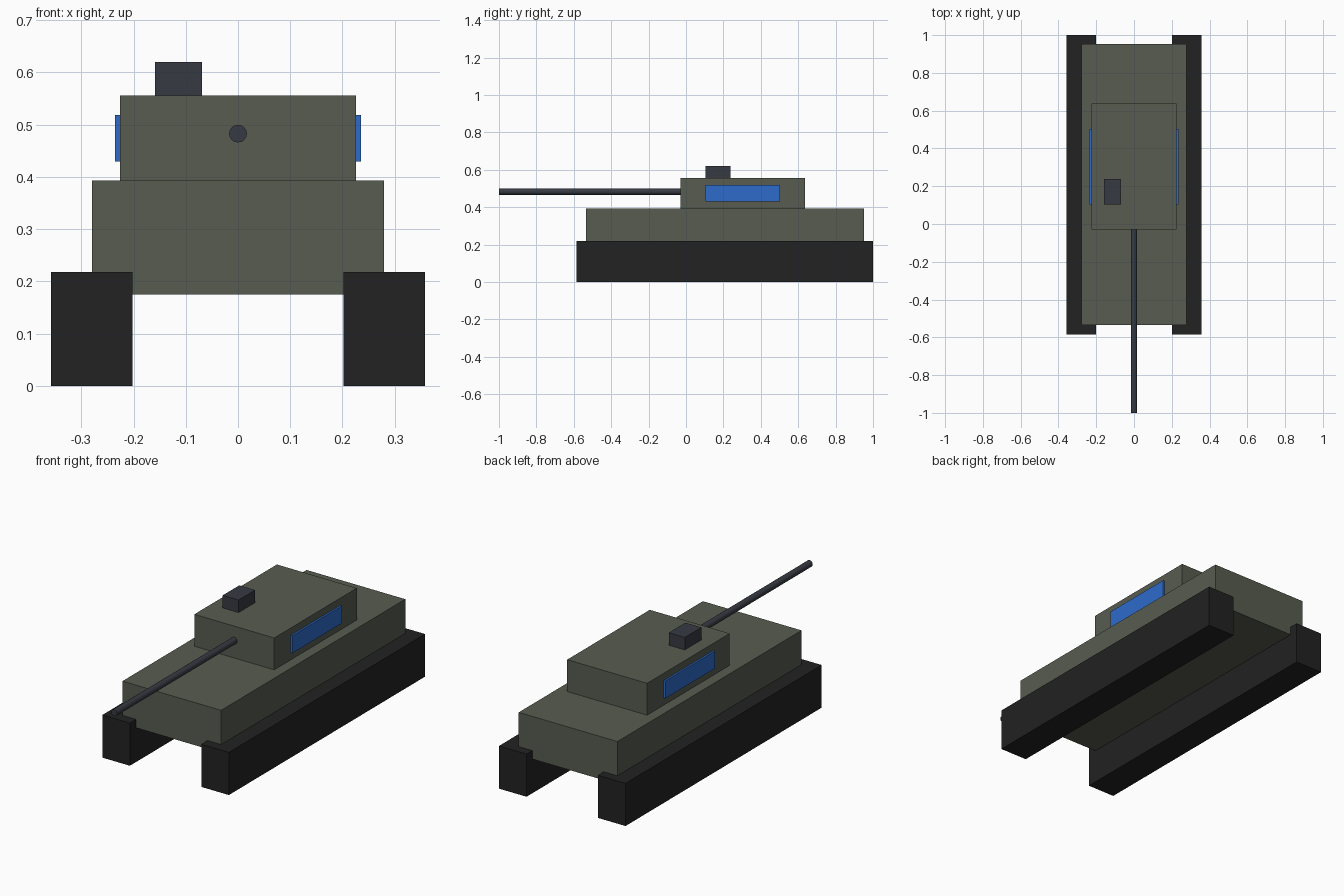
import bpy
import math

cube = bpy.data.objects.get("Cube")
if cube:
    bpy.data.objects.remove(cube, do_unlink=True)


def make_material(name, color):
    mat = bpy.data.materials.new(name)
    mat.use_nodes = True
    rgba = (*color, 1.0)
    mat.diffuse_color = rgba
    mat.node_tree.nodes["Principled BSDF"].inputs["Base Color"].default_value = rgba
    return mat


olive = make_material("olive_green", (0.095, 0.107, 0.08))
black = make_material("track_black", (0.016, 0.016, 0.016))
steel = make_material("dark_steel", (0.037, 0.042, 0.054))
blue = make_material("marking_blue", (0.026, 0.147, 0.6))


def box(name, low, high, mat):
    """Axis-aligned box between two corners."""
    center = [(a + b) / 2 for a, b in zip(low, high)]
    bpy.ops.mesh.primitive_cube_add(size=1, location=center)
    obj = bpy.context.object
    obj.name = name
    obj.scale = [b - a for a, b in zip(low, high)]
    bpy.ops.object.transform_apply(location=False, rotation=False, scale=True)
    obj.data.materials.append(mat)
    return obj


# Body
box("hull", (-0.279, -0.535, 0.175), (0.279, 0.953, 0.393), olive)
box("turret", (-0.226, -0.03, 0.393), (0.226, 0.637, 0.556), olive)
box("hatch", (-0.159, 0.103, 0.556), (-0.069, 0.237, 0.62), steel)

# Tracks and side panels, one on each side
for side, sign in (("left", 1), ("right", -1)):
    for part, inner, outer, y, z, mat in (
        ("track", 0.202, 0.358, (-0.585, 1.0), (0, 0.218), black),
        ("side_panel", 0.226, 0.2355, (0.103, 0.503), (0.43, 0.519), blue),
    ):
        x = sorted((sign * inner, sign * outer))
        box(f"{side}_{part}", (x[0], y[0], z[0]), (x[1], y[1], z[1]), mat)

# Gun barrel
muzzle, mount = -1.0, -0.02
bpy.ops.mesh.primitive_cylinder_add(
    vertices=16, radius=0.017, depth=mount - muzzle,
    location=(0, (muzzle + mount) / 2, 0.483), rotation=(math.pi / 2, 0, 0))
barrel = bpy.context.object
barrel.name = "gun_barrel"
barrel.data.materials.append(steel)
bpy.ops.object.shade_smooth_by_angle(angle=math.radians(30))
